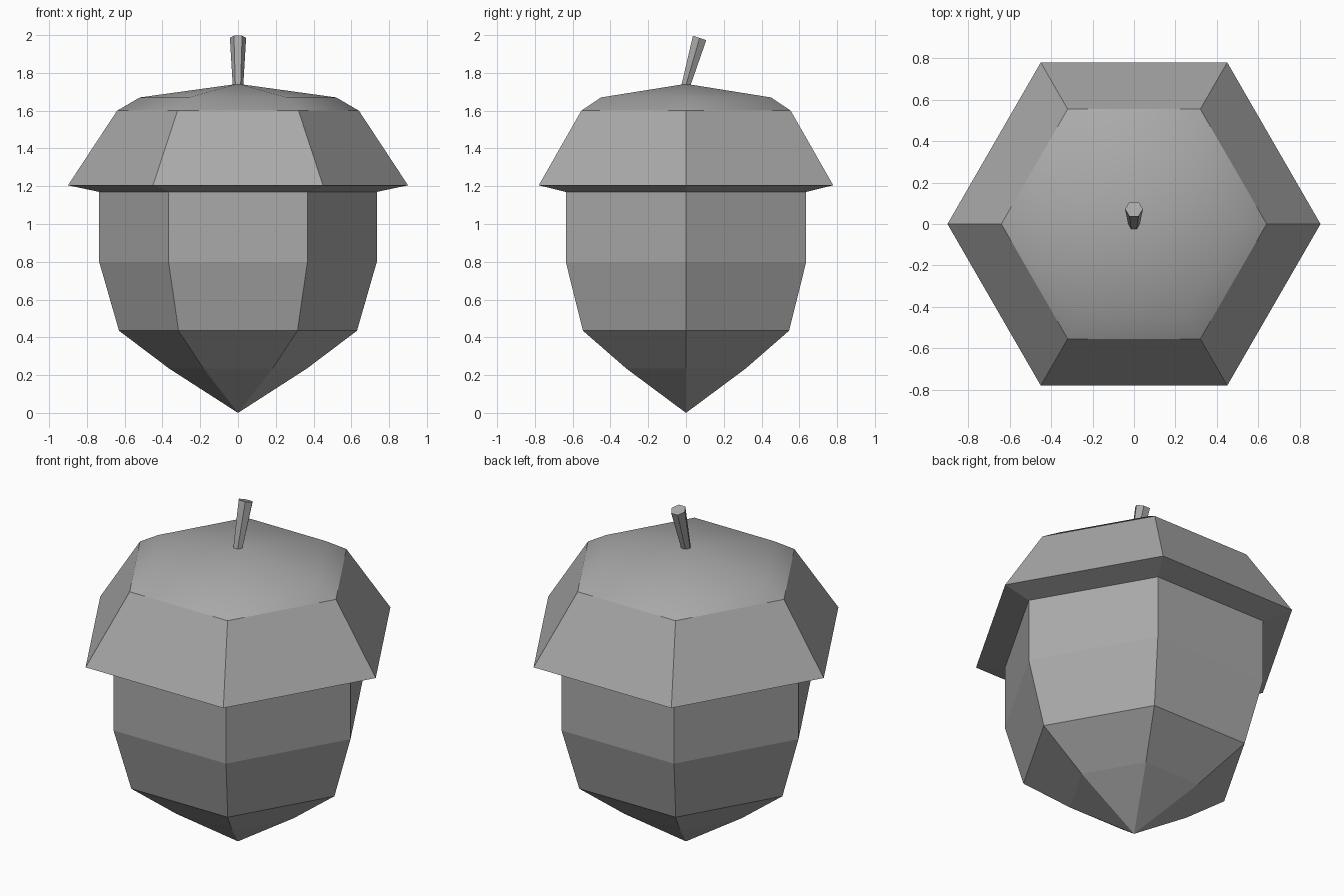
import bpy, bmesh, math
from mathutils import Matrix, Vector

old = bpy.data.objects.get("Cube")
if old:
    bpy.data.objects.remove(old, do_unlink=True)

SIDES = 6
GREY = (0.4, 0.4, 0.4, 1.0)
mat = bpy.data.materials.new("plain grey")
mat.use_nodes = True
mat.diffuse_color = GREY
mat.node_tree.nodes["Principled BSDF"].inputs["Base Color"].default_value = GREY


def lathe(name, profile, smooth_above=None):
    """Six-sided solid from (radius, z) points, bottom to top; radius 0 is a tip."""
    bm = bmesh.new()
    rings = []
    for r, z in profile:
        count = SIDES if r else 1
        rings.append([bm.verts.new((r * math.cos(math.tau * i / SIDES),
                                    r * math.sin(math.tau * i / SIDES), z))
                      for i in range(count)])
    for low, high in zip(rings, rings[1:]):
        for i in range(SIDES):
            j = (i + 1) % SIDES
            if len(low) == 1:
                corners = (low[0], high[j], high[i])
            elif len(high) == 1:
                corners = (low[i], low[j], high[0])
            else:
                corners = (low[i], low[j], high[j], high[i])
            face = bm.faces.new(corners)
            # The crown is softly shaded, the rest is faceted
            if smooth_above is not None:
                face.smooth = all(v.co.z > smooth_above for v in corners)
    mesh = bpy.data.meshes.new(name)
    bm.to_mesh(mesh)
    bm.free()
    mesh.materials.append(mat)
    obj = bpy.data.objects.new(name, mesh)
    bpy.context.collection.objects.link(obj)
    return obj


# Nut body tapering to a point
lathe("nut_body", [(0, 0), (0.365, 0.235), (0.63, 0.435), (0.735, 0.8), (0.735, 1.17)])

# Overhanging cap with a soft crown
lathe("cap", [(0.735, 1.17), (0.9, 1.205), (0.64, 1.6), (0.52, 1.67), (0, 1.742)],
      smooth_above=1.5)

# Stem leaning back, widening to a tilted end
bm = bmesh.new()
ends = []
for centre, radius, tilt in ((Vector((0, 0, 1.735)), 0.028, 0),
                             (Vector((0, 0.072, 1.985)), 0.043, -19)):
    place = Matrix.Translation(centre) @ Matrix.Rotation(math.radians(tilt), 4, "X")
    ends.append(bmesh.ops.create_circle(bm, cap_ends=True, segments=SIDES, radius=radius,
                                        matrix=place @ Matrix.Rotation(math.pi / 2, 4, "Z"))["verts"])
for i in range(SIDES):
    j = (i + 1) % SIDES
    bm.faces.new((ends[0][i], ends[0][j], ends[1][j], ends[1][i]))
bmesh.ops.recalc_face_normals(bm, faces=bm.faces)
stem_mesh = bpy.data.meshes.new("stem")
bm.to_mesh(stem_mesh)
bm.free()
stem_mesh.materials.append(mat)
bpy.context.collection.objects.link(bpy.data.objects.new("stem", stem_mesh))
